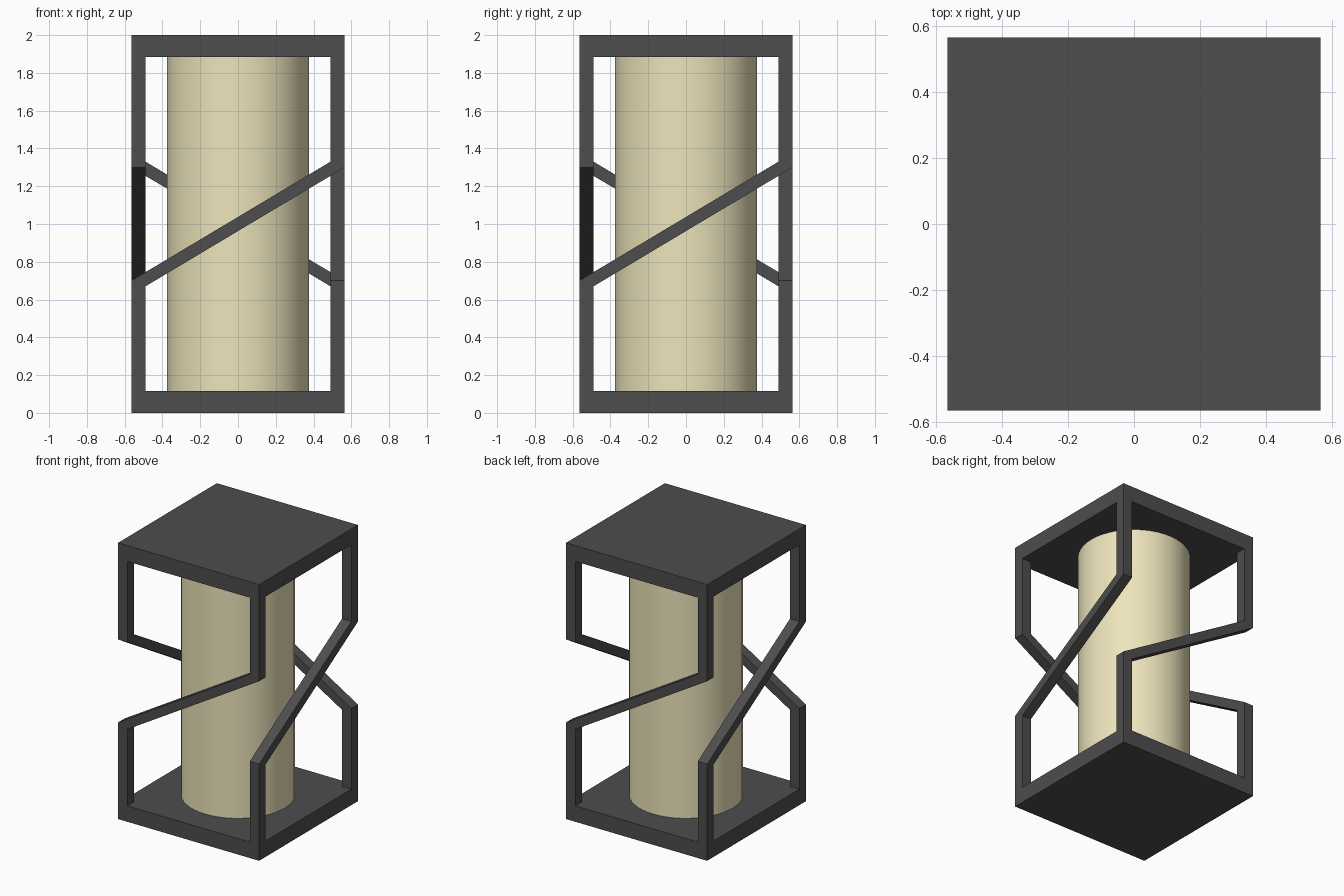
import bpy, bmesh, math
from mathutils import Matrix

if "Cube" in bpy.data.objects:
    bpy.data.objects.remove(bpy.data.objects["Cube"])

HALF, BAR, PLATE, TOP = 0.565, 0.075, 0.115, 2.0


def material(name, color):
    mat = bpy.data.materials.new(name)
    mat.diffuse_color = (*color, 1)
    mat.use_nodes = True
    mat.node_tree.nodes["Principled BSDF"].inputs["Base Color"].default_value = mat.diffuse_color
    return mat


dark = material("dark_metal", (0.075, 0.075, 0.075))
cream = material("cream_shade", (0.85, 0.78, 0.50))


def finish(name, bm, mat):
    bmesh.ops.recalc_face_normals(bm, faces=bm.faces[:])
    mesh = bpy.data.meshes.new(name)
    bm.to_mesh(mesh)
    bm.free()
    mesh.materials.append(mat)
    obj = bpy.data.objects.new(name, mesh)
    bpy.context.collection.objects.link(obj)
    return obj


# Square base and top plates
for name, z in (("base_plate", PLATE / 2), ("top_plate", TOP - PLATE / 2)):
    bm = bmesh.new()
    bmesh.ops.create_cube(bm, size=1, matrix=Matrix.Translation((0, 0, z))
                          @ Matrix.Diagonal((2 * HALF, 2 * HALF, PLATE, 1)))
    finish(name, bm, dark)

# Round lamp shade between the plates
bm = bmesh.new()
bmesh.ops.create_cone(bm, cap_ends=True, segments=48, radius1=0.375, radius2=0.375,
                      depth=TOP - 2 * PLATE, matrix=Matrix.Translation((0, 0, TOP / 2)))
shade = finish("lamp_shade", bm, cream)
bpy.context.view_layer.objects.active = shade
shade.select_set(True)
bpy.ops.object.shade_smooth_by_angle(angle=math.radians(30))
shade.select_set(False)

# Z-shaped side frames: lower post, diagonal, upper post, turned to each side
inner = HALF - BAR
half_profile = [(-HALF, PLATE), (-inner, PLATE), (-inner, 0.67), (HALF, 1.30)]
profile = half_profile + [(-x, TOP - z) for x, z in half_profile]
# Lower corner of the diagonal mirrors its upper corner through the centre
for i, side in enumerate(("front", "right", "back", "left")):
    bm = bmesh.new()
    face = bm.faces.new([bm.verts.new((x, -HALF, z)) for x, z in profile])
    ext = bmesh.ops.extrude_face_region(bm, geom=[face], use_keep_orig=True)
    verts = [v for v in ext["geom"] if isinstance(v, bmesh.types.BMVert)]
    bmesh.ops.translate(bm, vec=(0, BAR, 0), verts=verts)
    bmesh.ops.rotate(bm, verts=bm.verts[:], cent=(0, 0, 0),
                     matrix=Matrix.Rotation(i * math.pi / 2, 3, "Z"))
    finish(side + "_frame", bm, dark)
